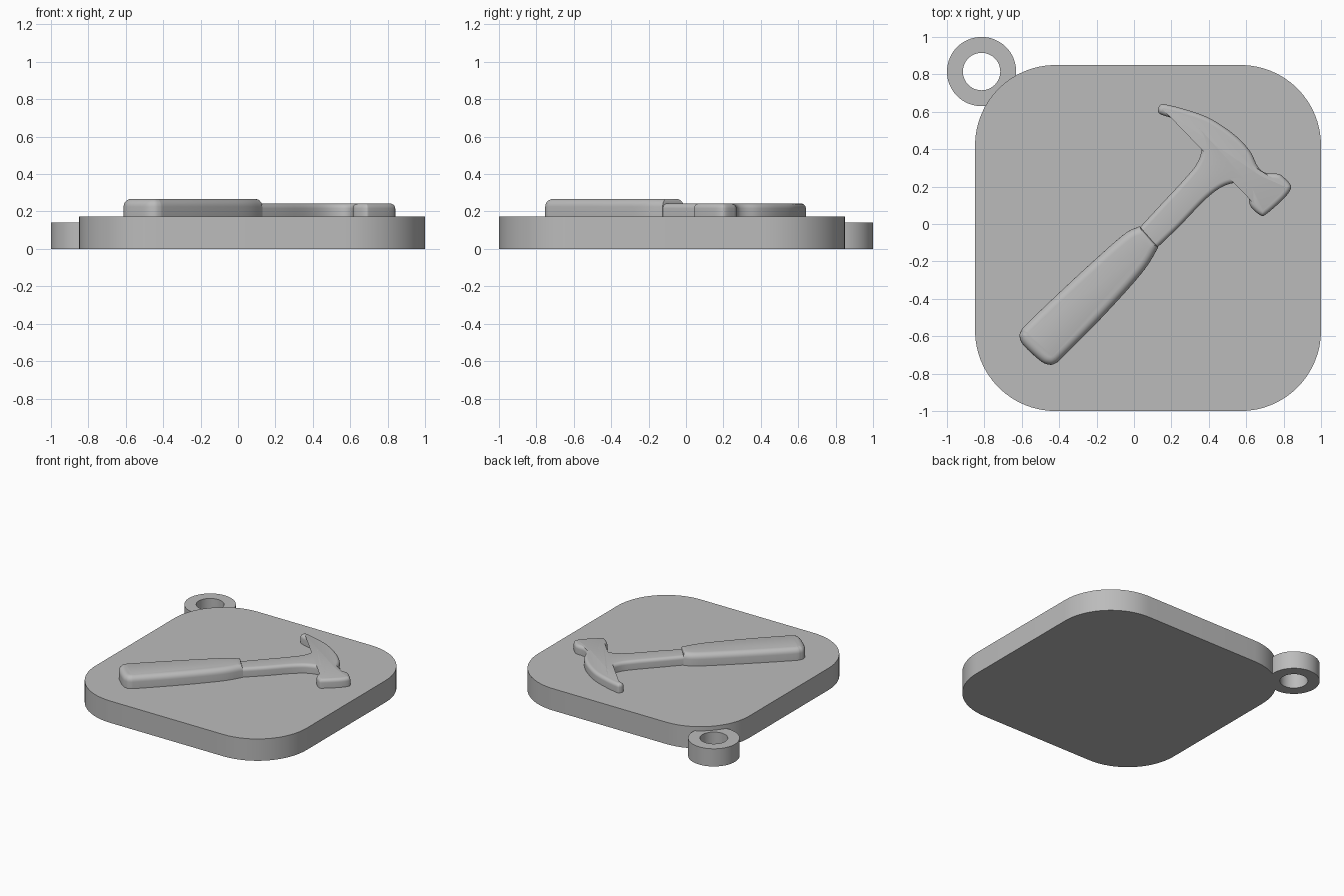
import bpy, bmesh, math
from mathutils import Vector

if "Cube" in bpy.data.objects:
    bpy.data.objects.remove(bpy.data.objects["Cube"])

grey = bpy.data.materials.new("plain grey")
grey.diffuse_color = (0.5, 0.5, 0.5, 1)
grey.use_nodes = True
grey.node_tree.nodes["Principled BSDF"].inputs["Base Color"].default_value = grey.diffuse_color

PLATE_TOP = 0.173


def finish(name, bm, angle=35):
    bmesh.ops.recalc_face_normals(bm, faces=bm.faces)
    mesh = bpy.data.meshes.new(name)
    bm.to_mesh(mesh)
    bm.free()
    mesh.materials.append(grey)
    ob = bpy.data.objects.new(name, mesh)
    bpy.context.collection.objects.link(ob)
    bpy.ops.object.select_all(action='DESELECT')
    ob.select_set(True)
    bpy.context.view_layer.objects.active = ob
    bpy.ops.object.shade_smooth_by_angle(angle=math.radians(angle))
    return ob


def bridge(bm, a, b):
    n = len(a)
    for i in range(n):
        j = (i + 1) % n
        bm.faces.new((a[i], a[j], b[j], b[i]))


def ring_of(bm, pts, z):
    return [bm.verts.new((p[0], p[1], z)) for p in pts]


def circle(cx, cy, r, n, start=0.0, sweep=math.tau):
    return [(cx + r * math.cos(start + sweep * i / n),
             cy + r * math.sin(start + sweep * i / n)) for i in range(n)]


def spline(pts, steps=5):
    """Smooth open curve through the points."""
    p = [Vector(q) for q in pts]
    p = [2 * p[0] - p[1]] + p + [2 * p[-1] - p[-2]]
    out = []
    for i in range(1, len(p) - 2):
        a, b, c, d = p[i - 1:i + 3]
        for k in range(steps):
            t = k / steps
            out.append(0.5 * (2 * b + (c - a) * t + (2 * a - 5 * b + 4 * c - d) * t * t
                              + (3 * b - a - 3 * c + d) * t ** 3))
    return out + [p[-2]]


def relief(name, pts, top, radius, steps=5):
    """Raised shape with a rounded upper rim; the closing end stays square."""
    path = spline(pts)
    area = sum(a.x * b.y - b.x * a.y for a, b in zip(path, path[1:] + path[:1]))
    side = 1 if area > 0 else -1
    last = len(path) - 1
    inward = []
    for i in range(last + 1):
        t = (path[min(i + 1, last)] - path[max(i - 1, 0)]).normalized()
        inward.append(Vector((-t.y, t.x)) * side)
    bm = bmesh.new()
    rings = [ring_of(bm, path, PLATE_TOP - 0.01)]
    for k in range(steps + 1):
        a = math.pi / 2 * k / steps
        off = radius * (1 - math.cos(a))
        rings.append(ring_of(bm, [p + n * off for p, n in zip(path, inward)],
                             top - radius + radius * math.sin(a)))
    for a, b in zip(rings, rings[1:]):
        bridge(bm, a, b)
    bm.faces.new(rings[0])
    bm.faces.new(rings[-1])
    return finish(name, bm)


# Plate with rounded corners
half, rad, cx, cy = 0.925, 0.43, 0.075, -0.075
outline = []
for q, (sx, sy) in enumerate([(1, 1), (-1, 1), (-1, -1), (1, -1)]):
    mx, my = cx + sx * (half - rad), cy + sy * (half - rad)
    for i in range(17):
        a = math.pi / 2 * (q + i / 16)
        outline.append((mx + rad * math.cos(a), my + rad * math.sin(a)))
bm = bmesh.new()
low, high = ring_of(bm, outline, 0), ring_of(bm, outline, PLATE_TOP)
bridge(bm, low, high)
bm.faces.new(low)
bm.faces.new(high)
finish("plate", bm)

# Hanging ring at the corner
bm = bmesh.new()
loops = [ring_of(bm, circle(-0.815, 0.815, r, 64), z)
         for r, z in [(0.185, 0), (0.185, 0.14), (0.1, 0.14), (0.1, 0)]]
for i in range(4):
    bridge(bm, loops[i], loops[(i + 1) % 4])
finish("hanging_ring", bm)

# Hammer head and shaft, from the left of the neck round the claw and face
relief("hammer_head", [
    (0.02, -0.03), (0.14, 0.10), (0.27, 0.24), (0.34, 0.33), (0.362, 0.42),
    (0.325, 0.50), (0.255, 0.55), (0.15, 0.583), (0.128, 0.605), (0.135, 0.63),
    (0.165, 0.64), (0.30, 0.605), (0.415, 0.56), (0.54, 0.475), (0.62, 0.39),
    (0.66, 0.31), (0.70, 0.275), (0.77, 0.268), (0.80, 0.25), (0.837, 0.21),
    (0.835, 0.18), (0.795, 0.13), (0.71, 0.055), (0.68, 0.045), (0.63, 0.085),
    (0.615, 0.12), (0.612, 0.165), (0.592, 0.205), (0.545, 0.22), (0.47, 0.198),
    (0.38, 0.13), (0.245, -0.01), (0.11, -0.14)], 0.242, 0.026)

# Thicker grip, from the right of the neck round the butt
relief("hammer_grip", [
    (0.13, -0.125), (0.07, -0.225), (-0.02, -0.335), (-0.20, -0.53), (-0.38, -0.71),
    (-0.42, -0.745), (-0.455, -0.752), (-0.50, -0.732), (-0.585, -0.655),
    (-0.61, -0.61), (-0.605, -0.575), (-0.56, -0.52), (-0.29, -0.265),
    (-0.06, -0.06), (0.03, -0.012)], 0.267, 0.042)
